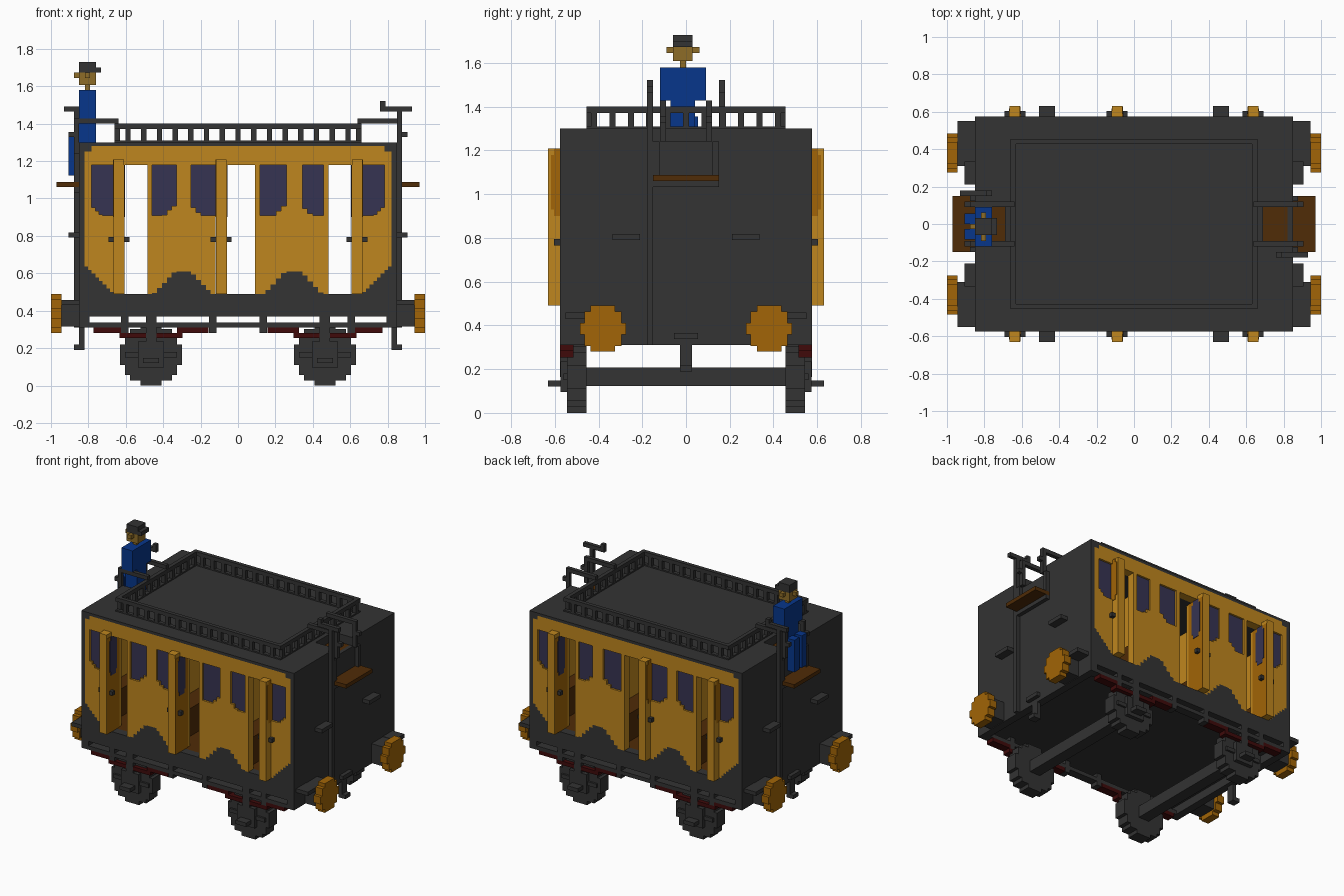
import bpy, bmesh, math

if "Cube" in bpy.data.objects:
    bpy.data.objects.remove(bpy.data.objects["Cube"])


def material(name, red, green, blue):
    paint = bpy.data.materials.new(name)
    paint.use_nodes = True
    colour = (red, green, blue, 1)
    paint.diffuse_color = colour
    paint.node_tree.nodes["Principled BSDF"].inputs["Base Color"].default_value = colour
    return paint


DARK = material("dark grey", 0.033, 0.033, 0.033)
GOLD = material("gold paint", 0.52, 0.24, 0.013)
ORANGE = material("orange wood", 0.36, 0.13, 0.002)
BROWN = material("brown wood", 0.08, 0.025, 0.002)
RED = material("dark red", 0.05, 0.003, 0.003)
GLASS = material("purple glass", 0.037, 0.034, 0.085)
BLUE = material("blue cloth", 0.002, 0.037, 0.26)
SKIN = material("tan skin", 0.27, 0.15, 0.02)

# Main dimensions: bar is the thickness of every thin part
bar = 0.028
end, side, inner = 0.85, 0.575, 0.515
lining = end - bar
sole, floor, sill, head, eave, roof = 0.31, 0.37, 0.49, 1.18, 1.28, 1.3
seat, niche, rail_top = 1.24, 0.69, 1.4
door_edge, bay_edge, bay_centre, axle_x = 0.665, 0.485, 0.295, 0.465


def around(centre, half):
    return centre - half, centre + half


def up(start, length=bar):
    return start, start + length


def build(name, paint, boxes, mirror=""):
    """Join boxes of (x, y, z) ranges into one part, copied across the named axes."""
    if mirror == "turn":
        signs = [(1, 1), (-1, -1)]
    else:
        signs = [(a, b) for a in ((1, -1) if "x" in mirror else (1,))
                 for b in ((1, -1) if "y" in mirror else (1,))]
    bm = bmesh.new()
    for flip_x, flip_y in signs:
        for ranges in boxes:
            for vert in bmesh.ops.create_cube(bm, size=1)["verts"]:
                x, y, z = (max(r) if c > 0 else min(r) for c, r in zip(vert.co, ranges))
                vert.co = (flip_x * x, flip_y * y, z)
    bmesh.ops.recalc_face_normals(bm, faces=bm.faces)
    mesh = bpy.data.meshes.new(name)
    bm.to_mesh(mesh)
    bm.free()
    mesh.materials.append(paint)
    part = bpy.data.objects.new(name, mesh)
    bpy.context.collection.objects.link(part)


def disc_rows(centre, height, radius):
    """Stepped circle as horizontal and vertical ranges."""
    count = round(2 * radius / bar)
    step = 2 * radius / count
    for i in range(count):
        low = i * step - radius
        middle = low + step / 2
        half = min(radius, bar * round(math.sqrt(radius ** 2 - middle ** 2) / bar))
        yield around(centre, half), up(height + low, step)


# Side walls: stepped columns with curved lower panels and windows
wall, pane_depth = (inner, side), (inner, side - bar / 2)
dark, gold, glass = [], [], []


def column(x, low, window=None):
    top = eave if max(map(abs, x)) < 0.8 else eave - bar
    dark.append((x, wall, (floor, low)))
    dark.append((x, wall, (top, roof)))
    if window:
        gold.append((x, wall, (low, window)))
        gold.append((x, wall, (head, top)))
        glass.append((x, pane_depth, (window, head)))
    else:
        gold.append((x, wall, (low, top)))


def panel(start, stop, count, shape):
    step = (stop - start) / count
    for i in range(count):
        left = start + i * step
        column(up(left, step), *shape(abs(left + step / 2)))


def window_sill(rise):
    return 0.91 + min(max(rise, 0), 0.05)


def end_shape(x):
    low = sill + max(x - door_edge, 0)
    glazed = door_edge < x < door_edge + 0.12
    return low, window_sill(x - 0.73) if glazed else None


def bay_shape(x):
    offset = abs(x - bay_centre)
    slope = min(max(offset / bar - 1.5, 0) / 4, 1)
    glazed = 0.045 < offset < 0.165
    return sill + 0.12 * (1 - slope), window_sill(0.1 - offset) if glazed else None


panel(-lining, -door_edge, 8, end_shape)
panel(door_edge, lining, 8, end_shape)
panel(-bay_edge, -0.12, 14, bay_shape)
panel(0.09, bay_edge, 14, bay_shape)
for doorway in ((-door_edge, -bay_edge), (-0.12, 0.09), (bay_edge, door_edge)):
    dark += [(doorway, wall, (floor, sill)), (doorway, wall, (eave, roof))]
    gold.append((doorway, wall, (head, eave)))
build("lower_side_walls", DARK, dark, "y")
build("side_panels", GOLD, gold, "y")
build("window_panes", GLASS, glass, "y")

# End walls, dipped in front of each driver seat
end_wall = (lining, end)
build("end_walls", DARK, [(end_wall, around(0, side), (sole, seat)),
                          (end_wall, (0.1, side), (seat, roof)),
                          (end_wall, (-side, -0.1), (seat, roof)),
                          ((lining - bar, lining), around(0, side), (sole, floor))], "x")
build("end_linings", GOLD, [((lining - bar, lining), around(0, inner), (sill, head))], "x")

# Roof and floor
width = around(0, inner)
build("roof", DARK, [(around(0, niche), width, (head, roof))])
build("roof_ends", DARK, [((niche, lining), (0.1, inner), (head, roof))], "xy")
build("floor", DARK, [(around(0, lining), width, (floor, sill - bar))])
build("floor_boards", BROWN, [(around(0, lining), width, (sill - bar, sill))])

# Interior partitions and benches
build("partitions", GOLD, [(around(bay_centre, bar / 2), width, (sill, head))], "x")
build("benches", BROWN, [(around(bay_centre, 0.15), width, (sill, niche)),
                         ((niche, lining), width, (sill, niche))], "x")

# Open doors: lined and glazed on the inside face, framed on the outside face
door_face = side + 2 * bar
film = 0.003
for label, x, outward in (("right", -0.637, -1), ("middle", -0.09, -1), ("left", 0.637, 1)):
    inside, outside = x - outward * bar, x + outward * bar
    build(label + "_doors", GOLD, [(around(x, bar), (inner - 2 * bar, door_face), (sill, head + bar))], "y")
    build(label + "_door_linings", ORANGE,
          [(around(inside, film), (inner - bar, door_face - film), (sill, head)),
           (around(outside, film), (inner, door_face - bar / 2), (0.93, head)),
           (around(outside, film), (inner + bar, side + bar), (0.9, head + bar))], "y")
    build(label + "_door_panes", GLASS,
          [(around(inside, 2 * film), around(side - bar / 2, 1.5 * bar), (0.93, head - bar)),
           (around(inside, 2 * film), around(side - bar / 2, bar), (0.9, head))], "y")
    build(label + "_door_handles", DARK, [(around(x, 2 * bar), up(side), around(0.78, bar / 2))], "y")

# Underframe rails, hangers and leaf springs
frame = (inner, side)
build("underframe_rails", DARK, [((0, end), frame, up(sole))]
      + [(around(x, bar * 0.7), frame, (sole - bar, floor)) for x in (0.135, 0.605)], "xy")
build("leaf_springs", RED, [((axle_x + s * bar, axle_x + s * bar * 6), frame, up(sole - 2 * bar)) for s in (-1, 1)]
      + [((axle_x + s * bar * 5, axle_x + s * bar * 11), frame, up(sole - bar)) for s in (-1, 1)], "xy")

# Stepped wheels, axles and axle boxes
radius = 0.165
tread, axle_width = (0.455, 0.545), around(axle_x, 1.5 * bar)
hub = max(tread)
build("wheels", DARK, [(x, tread, z) for x, z in disc_rows(axle_x, radius, radius)], "xy")
build("axles", DARK, [(axle_width, around(0, hub), around(radius, 1.5 * bar))], "x")
build("axle_boxes", DARK, [(axle_width, (hub, door_face), up(0.12)),
                           (around(axle_x, 5 * bar), up(hub, bar / 2), around(radius, bar / 2)),
                           (around(axle_x, 2.5 * bar), up(hub), around(radius, 2.5 * bar)),
                           (around(axle_x, bar), frame, (radius, floor))], "xy")

# Buffers, end steps and coupling hooks
buffer_y, buffer_z = 0.38, 0.385
tip = 1 - 2 * bar
build("buffer_shanks", DARK, [((end, tip), around(buffer_y, 2.5 * bar), around(buffer_z, 2.5 * bar))], "xy")
build("buffer_discs", ORANGE, [((tip, 1), y, z) for y, z in disc_rows(buffer_y, buffer_z, 0.105)], "xy")
build("end_steps", DARK, [(up(end, 2 * bar), (0.21, 0.335), up(0.79)),
                          ((end, tip), (0.44, 0.55), up(0.43))], "xy")
build("coupling_hooks", DARK, [(end_wall, around(0, bar), (0.19, sole)),
                               (up(end), around(0, bar), up(0.19)),
                               (up(end), around(0, 2 * bar), up(sole + bar))], "x")

# Roof railing with evenly spaced posts
rail_x, rail_y = (0.66 - bar, 0.66), (0.455 - bar, 0.455)
long_rail, cross_rail = around(0, 0.66), around(0, 0.455)
heights = [(rail_top - bar, rail_top), up(roof, bar / 3)]
post = (roof, rail_top - bar)
build("roof_railing_sides", DARK, [(long_rail, rail_y, z) for z in heights]
      + [(around(3 * bar * i, bar / 2), rail_y, post) for i in range(-7, 8)], "y")
build("roof_railing_ends", DARK, [(rail_x, cross_rail, z) for z in heights]
      + [(rail_x, around(3 * bar * i, bar / 2), post) for i in range(-5, 6)], "x")

# Driver seats, footboards with hangers, armrests and brake cranks
arm, crank = around(0.105, bar / 2), around(-radius, bar / 2)
board = 1.06
build("driver_seats", BROWN, [((niche, lining), around(0, 0.1), (head, seat))], "x")
build("footboards", BROWN, [((end, 0.97), around(0, 0.15), up(board))], "x")
build("footboard_hangers", DARK, [(up(end), (0.15 - bar, 0.15), (board - bar, seat)),
                                  (up(end), (0, 0.15), (board - bar, board))], "xy")
build("armrests", DARK, [((0.64, end + bar), arm, up(rail_top)), (up(end), arm, (seat, rail_top)),
                         (up(end + bar), arm, up(roof + bar))], "xy")
crank_top = 1.465
build("brake_cranks", DARK, [(up(end), crank, (sole, crank_top)), ((0.76, 0.93), crank, up(crank_top)),
                             (up(0.76), crank, up(crank_top, 2 * bar))], "turn")

# Seated driver, slightly off the centre line
lean = -bar / 2
back, chest, neck = -0.76, -end, 1.58
face, brow = neck + bar, neck + 3.3 * bar
body, skull, thin = (chest, back), around(lean, 1.6 * bar), around(lean, bar / 2)
middle = around((chest + back) / 2, bar / 2)
build("driver_torso", BLUE, [(body, around(lean, 2 * bar), (seat, neck)),
                             (body, around(lean, 0.105), (rail_top + bar, neck))])
build("driver_legs", BLUE, [((chest - 2 * bar, chest), around(lean + s * 1.5 * bar, bar), (head - 2 * bar, roof + 2 * bar))
                            for s in (-1, 1)])
build("driver_head", SKIN, [(middle, thin, (neck, face)), (body, skull, (face, brow)),
                            ((chest - bar, chest), thin, (brow - bar, brow)),
                            (middle, around(lean, 2.7 * bar), (brow - bar, brow))])
build("driver_cap", DARK, [(body, skull, up(brow, 2 * bar)), (up(back), skull, up(brow))])
